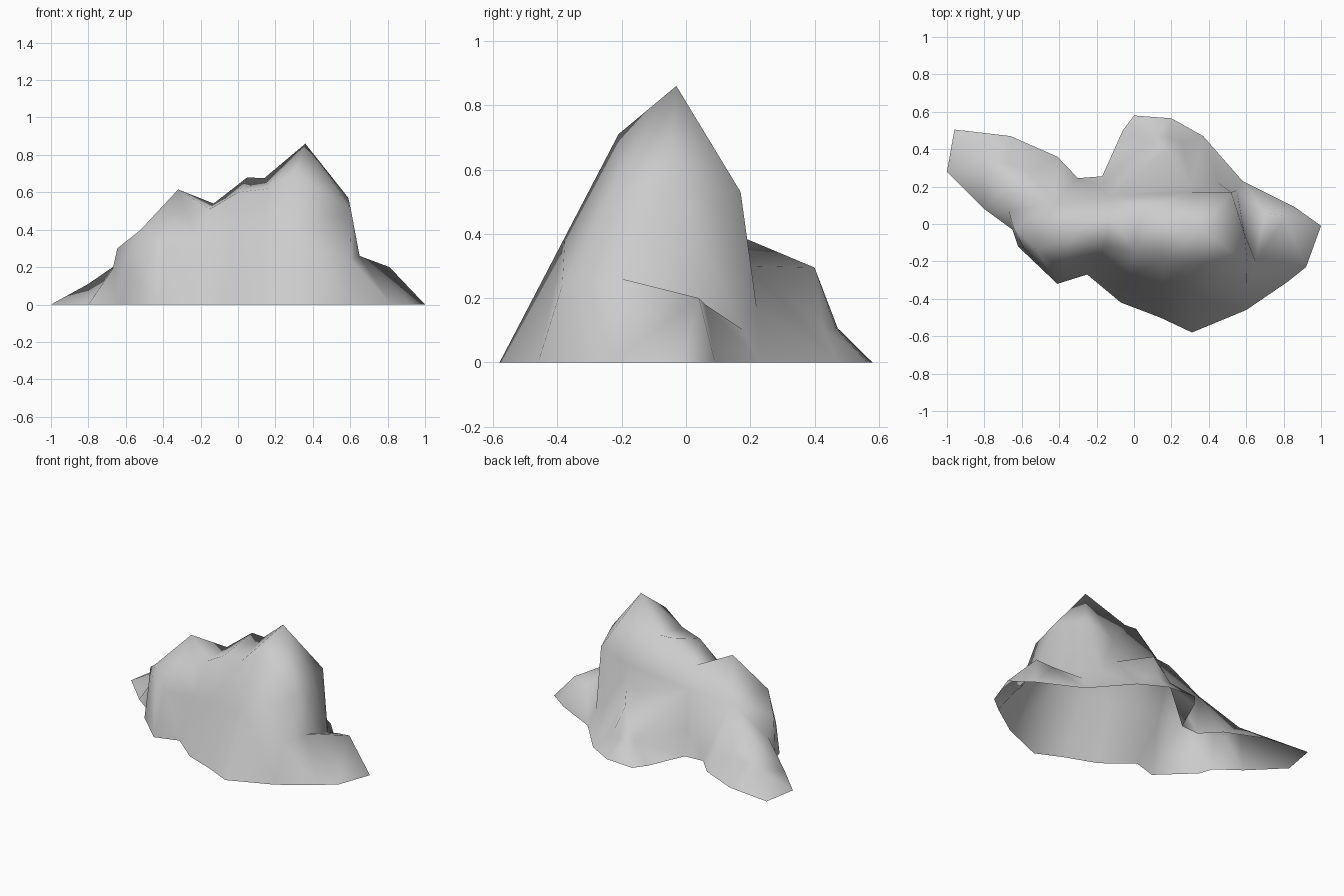
import bpy
import bmesh
from mathutils import Vector
from mathutils.geometry import delaunay_2d_cdt

default_cube = bpy.data.objects.get("Cube")
if default_cube:
    bpy.data.objects.remove(default_cube, do_unlink=True)

# Footprint of the rock on the ground, counter-clockwise from the west tip
footprint = [
    (-1, .28), (-.8, .08), (-.65, -.03), (-.62, -.12), (-.41, -.32), (-.25, -.27),
    (-.07, -.42), (.14, -.5), (.31, -.58), (.6, -.46), (.82, -.31), (.92, -.23),
    (1, -.01), (.86, .09), (.58, .23), (.37, .47), (.2, .565), (0, .58),
    (-.06, .5), (-.17, .255), (-.3, .245), (-.41, .36), (-.66, .47), (-.96, .505),
]

# Tops of the main mass
landmarks = {
    "west_edge": (-.645, -.02, .3),
    "west_shoulder": (-.52, -.14, .4),
    "west_top": (-.32, -.045, .615),
    "gap": (-.13, .066, .54),
    "middle_top": (.05, .08, .68),
    "middle_end": (.14, .08, .675),
    "peak": (.36, -.03, .86),
    "east_top": (.59, -.05, .57),
    "gap_front": (-.15, -.12, .51),
    "gap_shoulder": (0, -.15, .6),
    "middle_shoulder": (.16, -.19, .62),
    "peak_shoulder": (.3, -.21, .71),
    "cliff_shoulder": (.605, -.21, .5),
}

# Cliff, terrace and low spurs around it
landmarks.update({
    "east_corner": (.52, .17, .53),
    "cliff_foot": (.65, -.2, .26),
    "cliff_foot_back": (.55, .18, .1),
    "wall_foot": (.45, .22, .17),
    "east_spur": (.81, .04, .2),
    "east_spur_back": (.7, .06, .18),
    "back_wall": (.31, .17, .46),
    "back_slope": (-.12, .15, .4),
    "back_notch": (-.16, .215, .17),
    "terrace_inner": (.31, .2, .3),
    "terrace_outer": (.18, .4, .295),
    "west_spur_root": (-.42, .11, .37),
    "west_spur_side": (-.67, .07, .19),
    "west_spur": (-.67, .2, .2),
})

# Crests that stay as edges of the surface
crests = [
    "west_edge west_shoulder west_top gap middle_top middle_end peak east_top east_corner",
    "east_corner back_wall back_slope west_spur_root west_spur west_spur_side",
    "gap gap_front gap_shoulder middle_shoulder peak_shoulder peak back_wall",
    "east_top cliff_shoulder",
    "terrace_inner wall_foot cliff_foot_back cliff_foot east_spur east_spur_back",
    "terrace_inner terrace_outer",
]

# Ribs run from a landmark down to these corners of the footprint
straight_ribs = {
    "gap_front": [5],
    "gap_shoulder": [6],
    "middle_shoulder": [7],
    "peak_shoulder": [8],
    "west_spur": range(21, 24),
}
bulging_ribs = {"west_shoulder": [3], "west_top": [4], "cliff_shoulder": [9]}
sagging_ribs = {"terrace_outer": range(15, 19)}

points = [Vector((x, y, 0)) for x, y in footprint]
number = {}
for name, position in landmarks.items():
    number[name] = len(points)
    points.append(Vector(position))

edges = []
for crest in crests:
    chain = [number[name] for name in crest.split()]
    edges += zip(chain, chain[1:])


def add_ribs(ribs, reach, swell):
    """Give each rib one point part of the way down, raised or lowered by swell."""
    for name, corners in ribs.items():
        for corner in corners:
            top = number[name]
            middle = len(points)
            point = points[top].lerp(points[corner], reach)
            point.z *= swell
            points.append(point)
            edges.extend([(top, middle), (middle, corner)])


add_ribs(straight_ribs, .45, 1)
add_ribs(bulging_ribs, .7, 1.6)
add_ribs(sagging_ribs, .4, .6)

# Stretch the surface over crests and ribs, inside the footprint
verts, _, faces, sources, _, _ = delaunay_2d_cdt(
    [p.to_2d() for p in points], edges, [list(range(len(footprint)))], 1, 1e-5)

bm = bmesh.new()
surface = [bm.verts.new((v.x, v.y, points[source[0]].z))
           for v, source in zip(verts, sources)]
for face in faces:
    bm.faces.new([surface[i] for i in face])
for face in bm.faces:
    face.normal_update()
    if face.normal.z < 0:
        face.normal_flip()
    face.smooth = True
mesh = bpy.data.meshes.new("rock_shell")
bm.to_mesh(mesh)
bm.free()

# One plain grey stone colour
stone = bpy.data.materials.new("grey_stone")
stone.use_nodes = True
colour = (.6, .6, .6, 1)
stone.diffuse_color = colour
shader = stone.node_tree.nodes["Principled BSDF"]
shader.inputs["Base Color"].default_value = colour
shader.inputs["Roughness"].default_value = .9
mesh.materials.append(stone)

rock = bpy.data.objects.new("rock_shell", mesh)
bpy.context.collection.objects.link(rock)
